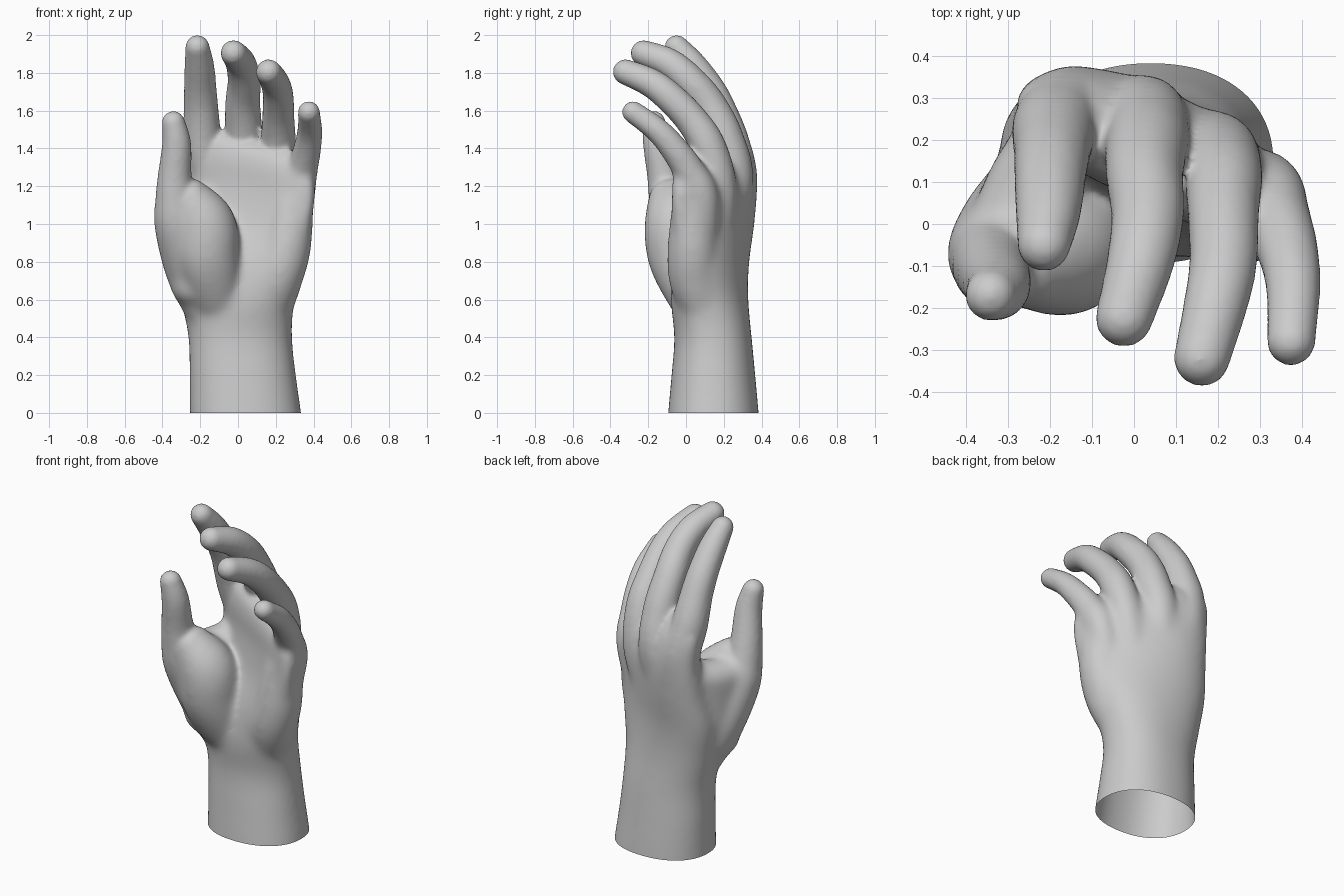
import bpy, bmesh, math
from mathutils import Vector, Matrix

bm = bmesh.new()


def spline(pts, steps):
    """Catmull-Rom samples through tuples of any length."""
    p = [Vector(q) for q in [pts[0], *pts, pts[-1]]]
    out = []
    for i in range(1, len(p) - 2):
        a, b, c, d = p[i - 1:i + 3]
        for s in range(steps):
            t = s / steps
            out.append(0.5 * (2 * b + (c - a) * t + (2 * a - 5 * b + 4 * c - d) * t * t
                              + (3 * b - a - 3 * c + d) * t ** 3))
    return out + [p[-1]]


def tube(pts, steps=9):
    """Rounded limb of overlapping balls; points are (x, y, z, radius)."""
    for q in spline(pts, steps):
        bmesh.ops.create_icosphere(bm, subdivisions=3, radius=q[3],
                                   matrix=Matrix.Translation(q[:3]))


def loft(sections, n=48):
    """Bent, sheared oval rings: z, xc, yc, rx, ry, slope, bend, z tilt."""
    prev = None
    for row in sections:
        z, xc, yc, rx, ry, slope, bend, tilt = row
        ring = []
        for k in range(n):
            a = math.tau * k / n
            u = math.copysign(abs(math.cos(a)) ** 0.9, math.cos(a))
            v = math.copysign(abs(math.sin(a)) ** 0.9, math.sin(a))
            x = xc + rx * u
            y = yc + ry * v + slope * rx * u - bend * (u * u - 1 / 3)
            ring.append(bm.verts.new((x, y, z - tilt * x)))
        if prev:
            for k in range(n):
                j = (k + 1) % n
                bm.faces.new((prev[k], prev[j], ring[j], ring[k]))
        else:
            bm.faces.new(ring[::-1])
        prev = ring
    bm.faces.new(prev)


# forearm, wrist and palm
rows = [
    (-0.10, 0.045, 0.145, 0.300, 0.245, 0.00, 0.00, 0),
    (0.00, 0.040, 0.145, 0.295, 0.240, 0.00, 0.00, 0),
    (0.20, 0.025, 0.145, 0.282, 0.222, 0.00, 0.00, 0),
    (0.40, 0.012, 0.143, 0.275, 0.205, 0.00, 0.00, 0),
    (0.60, 0.000, 0.125, 0.300, 0.203, -0.08, 0.00, 0),
    (0.80, 0.020, 0.128, 0.340, 0.185, -0.22, 0.02, 0),
    (1.00, 0.050, 0.150, 0.340, 0.160, -0.38, 0.05, 0),
    (1.18, 0.068, 0.160, 0.342, 0.148, -0.45, 0.05, 0.04),
    (1.32, 0.055, 0.155, 0.335, 0.132, -0.45, 0.04, 0.18),
    (1.41, 0.045, 0.148, 0.295, 0.095, -0.45, 0.03, 0.25),
    (1.47, 0.040, 0.150, 0.240, 0.035, -0.45, 0.03, 0.27),
]
loft(spline(rows, 5))

# index finger
tube([(-0.09, 0.23, 0.90, 0.09), (-0.138, 0.272, 1.20, 0.11), (-0.185, 0.235, 1.42, 0.105),
      (-0.195, 0.175, 1.60, 0.093), (-0.20, 0.115, 1.72, 0.087), (-0.205, 0.03, 1.84, 0.079),
      (-0.215, -0.05, 1.937, 0.064)])
# middle finger
tube([(0.0, 0.21, 0.90, 0.08), (0.02, 0.255, 1.22, 0.105), (0.03, 0.205, 1.45, 0.102),
      (0.025, 0.12, 1.63, 0.094), (0.032, 0.02, 1.755, 0.088), (0.015, -0.09, 1.85, 0.081),
      (-0.024, -0.225, 1.905, 0.069)])
# ring finger
tube([(0.13, 0.17, 0.90, 0.08), (0.19, 0.175, 1.17, 0.10), (0.212, 0.12, 1.40, 0.096),
      (0.213, 0.03, 1.55, 0.087), (0.213, -0.09, 1.675, 0.082), (0.195, -0.19, 1.75, 0.077),
      (0.162, -0.32, 1.805, 0.068)])
# little finger
tube([(0.26, 0.09, 0.90, 0.08), (0.308, 0.08, 1.14, 0.098), (0.338, 0.015, 1.28, 0.086),
      (0.367, -0.065, 1.40, 0.074), (0.38, -0.155, 1.50, 0.066), (0.375, -0.28, 1.592, 0.059)])
# thumb
tube([(-0.17, 0.09, 0.52, 0.10), (-0.25, 0.03, 0.75, 0.135), (-0.315, -0.055, 0.99, 0.13),
      (-0.332, -0.09, 1.12, 0.108), (-0.335, -0.115, 1.25, 0.091), (-0.325, -0.150, 1.42, 0.078),
      (-0.342, -0.170, 1.537, 0.062)])
# pad of the thumb
tube([(-0.06, 0.12, 0.50, 0.13), (-0.12, 0.04, 0.65, 0.155), (-0.165, -0.030, 0.83, 0.175),
      (-0.18, -0.05, 0.99, 0.172), (-0.25, -0.08, 1.12, 0.12)])
# heel of the palm on the little finger side
tube([(0.14, 0.13, 0.50, 0.13), (0.20, 0.05, 0.70, 0.14), (0.255, 0.035, 0.88, 0.135),
      (0.29, 0.035, 1.10, 0.11)])
# web between the thumb and the index finger
for i in range(8):
    z = 0.68 + 0.055 * i
    s = i / 7
    tube([(-0.24 - 0.07 * s, 0.02 - 0.07 * s, z, 0.12 - 0.02 * s),
          (-0.22 - 0.02 * s, 0.10, z, 0.12 - 0.01 * s),
          (-0.14, 0.19 + 0.04 * s, z + 0.04 * s, 0.11)], 4)

bmesh.ops.recalc_face_normals(bm, faces=bm.faces)
mesh = bpy.data.meshes.new("hand")
bm.to_mesh(mesh)
bm.free()
hand = bpy.data.objects.new("hand", mesh)
bpy.context.collection.objects.link(hand)
bpy.context.view_layer.objects.active = hand
hand.select_set(True)

# fuse the parts into one skin
fuse = hand.modifiers.new("fuse", 'REMESH')
fuse.mode = 'VOXEL'
fuse.voxel_size = 0.012
bpy.ops.object.modifier_apply(modifier="fuse")

# soften the palm strongly and the fingers lightly
body = hand.vertex_groups.new(name="palm")
for v in hand.data.vertices:
    top = 1.2 if v.co.x < -0.2 and v.co.y < 0 else 1.38
    body.add([v.index], min(1, max(0, (top - v.co.z) / 0.2)), 'REPLACE')
for name, count, group in (("soften_palm", 50, "palm"), ("soften_all", 8, "")):
    soft = hand.modifiers.new(name, 'SMOOTH')
    soft.factor = 0.5
    soft.iterations = count
    soft.vertex_group = group
    bpy.ops.object.modifier_apply(modifier=name)

# open cut at the bottom of the forearm
bm = bmesh.new()
bm.from_mesh(hand.data)
bmesh.ops.bisect_plane(bm, geom=bm.verts[:] + bm.edges[:] + bm.faces[:],
                       plane_co=(0, 0, 0), plane_no=(0, 0, 1), clear_inner=True)
bm.to_mesh(hand.data)
bm.free()
bpy.ops.object.shade_smooth()
